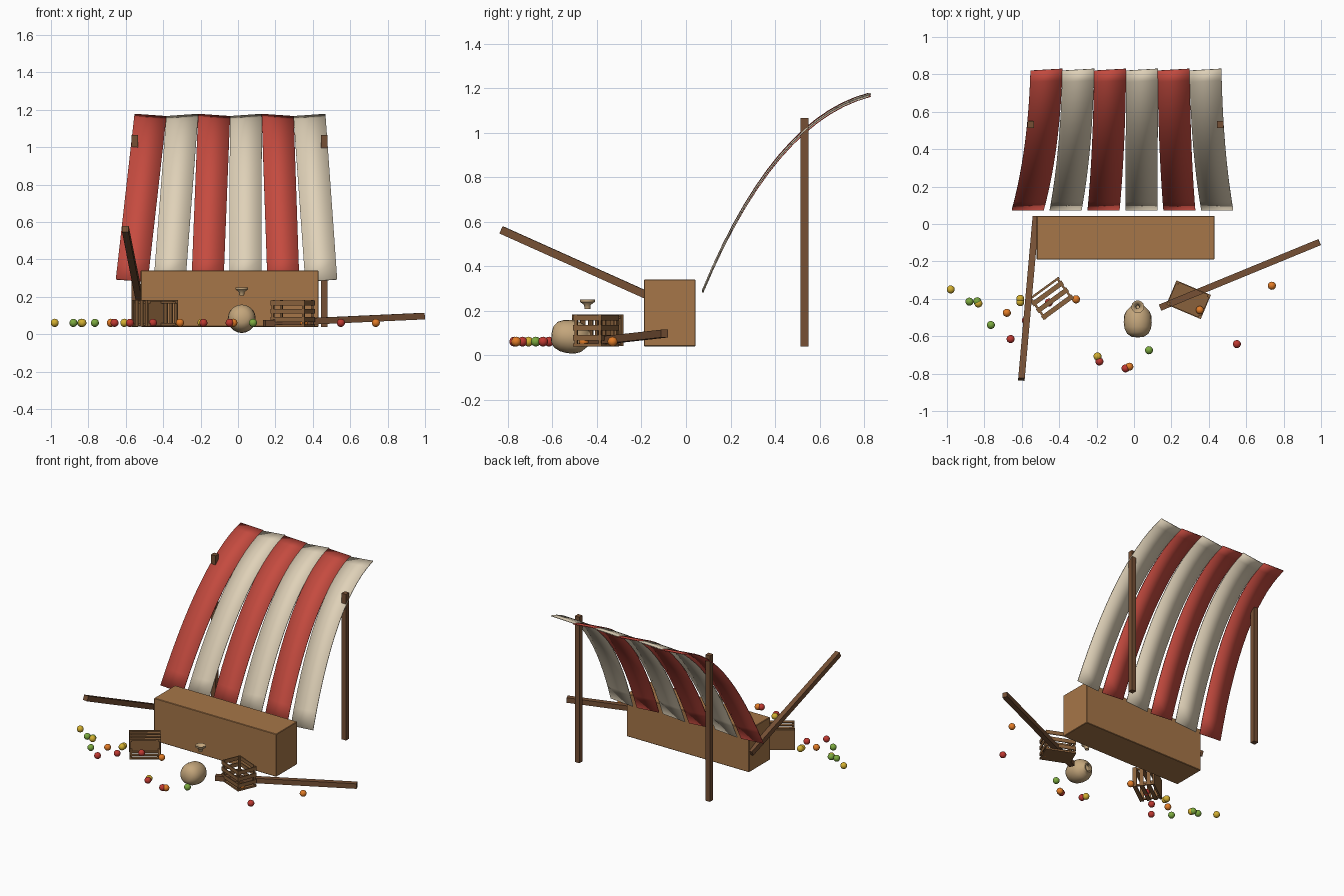
import bpy, bmesh, math
from mathutils import Vector, Matrix

cube = bpy.data.objects.get("Cube")
if cube:
    bpy.data.objects.remove(cube, do_unlink=True)


def material(name, r, g, b):
    m = bpy.data.materials.new(name)
    m.use_nodes = True
    m.diffuse_color = (r, g, b, 1)
    m.node_tree.nodes["Principled BSDF"].inputs["Base Color"].default_value = (r, g, b, 1)
    return m


red_cloth = material("red cloth", .56, .07, .05)
cream_cloth = material("cream cloth", .74, .64, .48)
counter_wood = material("counter wood", .38, .18, .065)
post_wood = material("post wood", .18, .08, .035)
crate_wood = material("crate wood", .25, .12, .045)
clay = material("clay", .55, .38, .20)
fruit_mats = {
    "red": material("fruit red", .52, .04, .03),
    "green": material("fruit green", .2, .4, .05),
    "yellow": material("fruit yellow", .65, .43, .03),
    "orange": material("fruit orange", .76, .2, .02),
}


def finish(name, bm, mat, smooth=False):
    bmesh.ops.recalc_face_normals(bm, faces=bm.faces)
    me = bpy.data.meshes.new(name)
    bm.to_mesh(me)
    bm.free()
    me.materials.append(mat)
    ob = bpy.data.objects.new(name, me)
    bpy.context.collection.objects.link(ob)
    if smooth:
        bpy.ops.object.select_all(action='DESELECT')
        ob.select_set(True)
        bpy.context.view_layer.objects.active = ob
        bpy.ops.object.shade_smooth_by_angle(angle=math.radians(50))
    return ob


def add_box(bm, centre, size, frame=Matrix()):
    bmesh.ops.create_cube(bm, size=1, matrix=frame @ Matrix.Translation(centre)
                          @ Matrix.Diagonal((*size, 1)))


def beam(name, start, end, width=.035):
    a, b = Vector(start), Vector(end)
    rot = (b - a).to_track_quat('Z', 'Y').to_matrix().to_4x4()
    bm = bmesh.new()
    add_box(bm, (0, 0, 0), (width, width, (b - a).length),
            Matrix.Translation((a + b) / 2) @ rot)
    return finish(name, bm, post_wood)


def lathe(name, profile, frame, mat, sides=20):
    bm = bmesh.new()
    verts = [bm.verts.new((r, 0, h)) for r, h in profile]
    edges = [bm.edges.new(pair) for pair in zip(verts, verts[1:])]
    bmesh.ops.spin(bm, geom=verts + edges, axis=(0, 0, 1), cent=(0, 0, 0),
                   steps=sides, angle=math.tau, use_duplicate=False)
    bmesh.ops.remove_doubles(bm, verts=bm.verts, dist=.0005)
    bm.transform(frame)
    return finish(name, bm, mat, True)


# Counter
bm = bmesh.new()
add_box(bm, (-.045, -.073, .19), (.95, .233, .3))
bmesh.ops.bevel(bm, geom=bm.edges[:], offset=.003, segments=1, affect='EDGES')
finish("counter", bm, counter_wood)

# Standing posts and fallen posts
beam("right_post", (-.553, .532, .04), (-.553, .532, 1.065))
beam("left_post", (.461, .532, .04), (.461, .532, 1.065))
beam("leaning_post", (-.602, -.83, .563), (-.525, .035, .175))
beam("fallen_post", (.14, -.447, .058), (.992, -.097, .097))

# Awning strips that sag from the back edge down to the counter
FRONT, PULL, BACK = Vector((.075, .287)), Vector((.395, 1.06)), Vector((.825, 1.17))
SEGMENTS = 14


def awning_strip(i):
    bm = bmesh.new()
    rows = []
    for k in range(SEGMENTS + 1):
        t = k / SEGMENTS
        y, z = FRONT * (1 - t) ** 2 + PULL * 2 * t * (1 - t) + BACK * t * t
        rise = (z - FRONT.y) / (BACK.y - FRONT.y)
        centre = (-.568 + .2026 * i) * (1 - rise) + (-.468 + .17 * i) * rise
        row = []
        for side in (-1, 1):
            tilt = .006 * side * (1 if i % 2 else -1)
            row.append(bm.verts.new((centre + side * .0855, y + .005 * side * t, z + tilt)))
        rows.append(row)
    for a, b in zip(rows, rows[1:]):
        bm.faces.new((a[0], a[1], b[1], b[0]))
    ob = finish(f"awning_strip_{i + 1}", bm, cream_cloth if i % 2 else red_cloth, True)
    mod = ob.modifiers.new("thickness", 'SOLIDIFY')
    mod.thickness = .006
    mod.offset = 0


for i in range(6):
    awning_strip(i)


# Slatted crates, one upright and one tipped on its long side
def crate(name, frame, length=.2, width=.14, height=.143):
    bm = bmesh.new()
    add_box(bm, (0, 0, .006), (length, width, .012), frame)
    hx, hy = length / 2, width / 2
    for sx in (-1, 1):
        for sy in (-1, 1):
            add_box(bm, (sx * (hx - .011), sy * (hy - .011), height / 2),
                    (.012, .012, height), frame)
    for level in range(3):
        z = .038 + level * .045
        for s in (-1, 1):
            add_box(bm, (0, s * (hy - .003), z), (length, .006, .026), frame)
            add_box(bm, (s * (hx - .003), 0, z), (.006, width, .026), frame)
    finish(name, bm, crate_wood)


crate("upright_crate", Matrix.Translation((.292, -.405, .04))
      @ Matrix.Rotation(math.radians(-23), 4, 'Z'))
crate("tipped_crate", Matrix.Translation((-.443, -.398, .112))
      @ Matrix.Rotation(math.radians(36), 4, 'Z')
      @ Matrix.Rotation(math.radians(90), 4, 'X')
      @ Matrix.Translation((0, 0, -.071)))

# Toppled jar with its broken-off lip
lathe("jar", [(0, 0), (.035, .004), (.058, .02), (.071, .048), (.075, .08), (.073, .115),
              (.062, .142), (.043, .16), (.03, .172), (.03, .18), (.022, .18), (.022, .16), (0, .15)],
      Matrix.Translation((.02, -.605, .095)) @ Matrix.Rotation(math.radians(-98), 4, 'X'), clay)
lathe("jar_lip", [(.008, .0), (.013, 0), (.015, .018), (.034, .032), (.034, .042),
                  (.028, .042), (.01, .022), (.008, 0)],
      Matrix.Translation((.02, -.443, .208)), clay)

# Scattered fruit
fruit_spots = {
    "yellow": [(-.98, -.35), (-.832, -.425), (-.608, -.4), (-.608, -.418), (-.195, -.708)],
    "green": [(-.88, -.415), (-.838, -.413), (-.765, -.54), (.08, -.675)],
    "orange": [(-.68, -.475), (-.31, -.403), (-.025, -.763), (.352, -.46), (.737, -.33)],
    "red": [(-.66, -.615), (-.578, -.515), (-.455, -.42), (-.185, -.735), (-.045, -.772), (.55, -.642)],
}
for colour, spots in fruit_spots.items():
    for n, (x, y) in enumerate(spots):
        bm = bmesh.new()
        bmesh.ops.create_uvsphere(bm, u_segments=14, v_segments=9, radius=.022,
                                  matrix=Matrix.Translation((x, y, .061)))
        finish(f"{colour}_fruit_{n + 1}", bm, fruit_mats[colour], True)
